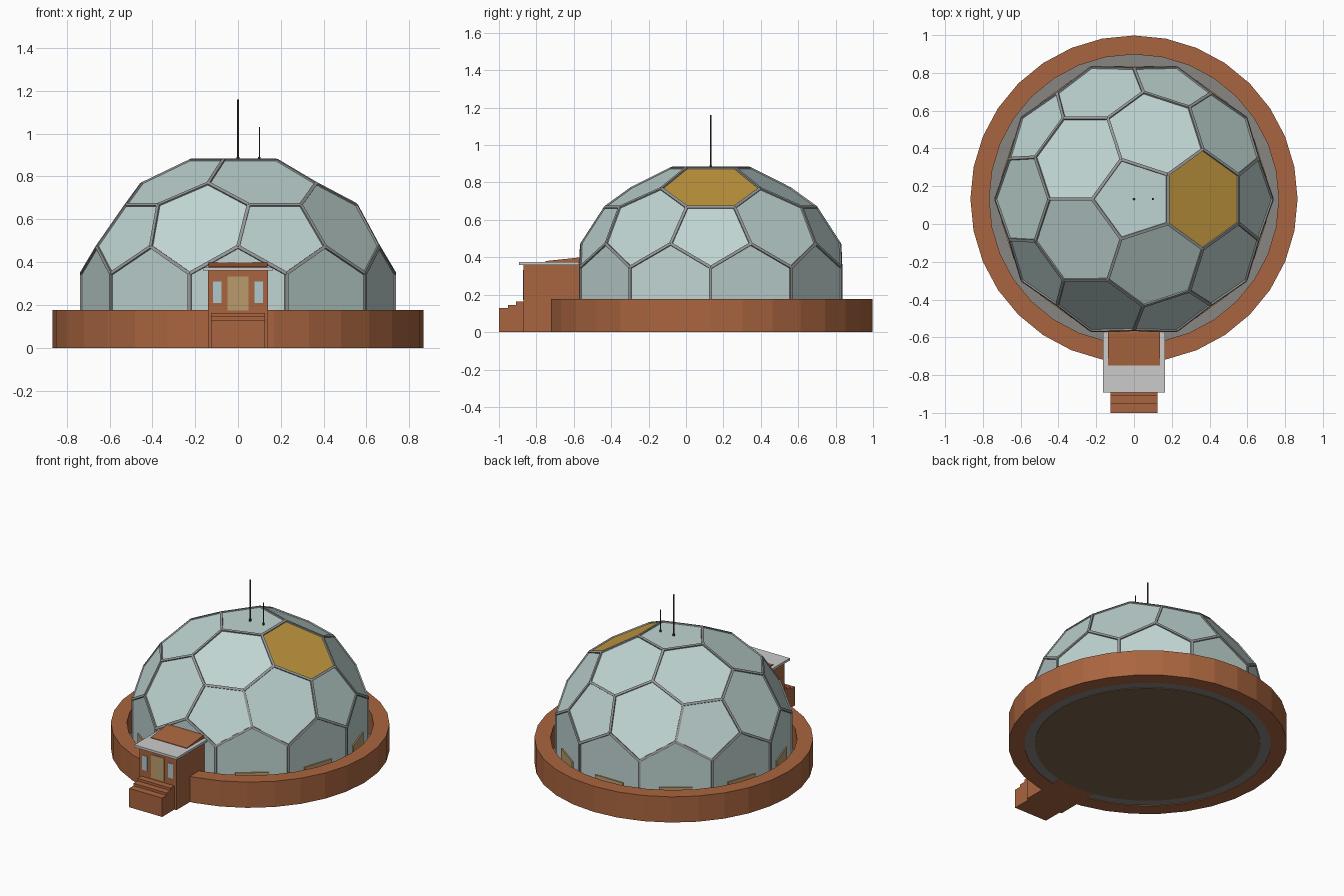
import bpy, bmesh
from math import sin, cos, radians, pi
from mathutils import Vector

if "Cube" in bpy.data.objects:
    bpy.data.objects.remove(bpy.data.objects["Cube"])

CY = 0.132  # dome centre in y


def mat(name, r, g, b):
    m = bpy.data.materials.new(name)
    m.diffuse_color = (r, g, b, 1)
    m.use_nodes = True
    m.node_tree.nodes["Principled BSDF"].inputs["Base Color"].default_value = m.diffuse_color
    return m


BRICK = mat("brick", 0.40, 0.13, 0.05)
GLASS = mat("pale_panel", 0.52, 0.66, 0.64)
GOLD = mat("gold_panel", 0.55, 0.32, 0.05)
STRUT = mat("strut_grey", 0.30, 0.31, 0.31)
STONE = mat("trench_grey", 0.25, 0.24, 0.22)
TAN = mat("tan", 0.50, 0.33, 0.15)
EARTH = mat("floor_brown", 0.20, 0.13, 0.07)
WHITE = mat("roof_grey", 0.60, 0.62, 0.60)
BLUE = mat("window_blue", 0.42, 0.58, 0.62)
DARK = mat("mast_dark", 0.06, 0.06, 0.06)


def finish(name, bm, *mats):
    bmesh.ops.recalc_face_normals(bm, faces=bm.faces)
    me = bpy.data.meshes.new(name)
    bm.to_mesh(me)
    bm.free()
    for m in mats:
        me.materials.append(m)
    ob = bpy.data.objects.new(name, me)
    bpy.context.collection.objects.link(ob)
    return ob


def polar(r, az, z):
    a = radians(az)
    return Vector((r * cos(a), CY + r * sin(a), z))


def lathe(name, prof, n, m):
    """Closed profile of (r, z) swept round the dome axis."""
    bm = bmesh.new()
    rings = [[bm.verts.new(polar(r, 360 * i / n, z)) for r, z in prof] for i in range(n)]
    k = len(prof)
    for i in range(n):
        a, b = rings[i], rings[(i + 1) % n]
        for j in range(k):
            bm.faces.new((a[j], b[j], b[(j + 1) % k], a[(j + 1) % k]))
    return finish(name, bm, m)


def extrude_x(name, pts, x0, x1, m):
    """Closed (y, z) outline extruded along x."""
    bm = bmesh.new()
    a = [bm.verts.new((x0, y, z)) for y, z in pts]
    b = [bm.verts.new((x1, y, z)) for y, z in pts]
    n = len(pts)
    bm.faces.new(a)
    bm.faces.new(b)
    for i in range(n):
        bm.faces.new((a[i], a[(i + 1) % n], b[(i + 1) % n], b[i]))
    return finish(name, bm, m)


def box(name, x0, x1, y0, y1, z0, z1, m):
    return extrude_x(name, [(y0, z0), (y1, z0), (y1, z1), (y0, z1)], x0, x1, m)


def cylinder(name, x, y, z0, z1, r, n, m):
    bm = bmesh.new()
    bmesh.ops.create_cone(bm, cap_ends=True, segments=n, radius1=r, radius2=r, depth=z1 - z0)
    bmesh.ops.translate(bm, verts=bm.verts, vec=(x, y, (z0 + z1) / 2))
    return finish(name, bm, m)


# Base: round wall, trench floor and inner floor disc
lathe("base_wall", [(0.766, 0), (0.866, 0), (0.866, 0.176), (0.766, 0.176)], 32, BRICK)
lathe("trench_floor", [(0.69, 0.004), (0.766, 0.004), (0.766, 0.02), (0.69, 0.02)], 32, STONE)
cylinder("inner_floor", 0, CY, 0, 0.02, 0.70, 64, EARTH)

# Dome panels: pentagons and hexagons in five-fold rings
A = lambda az: polar(0.220, az, 0.877)
B = lambda az: polar(0.449, az, 0.767)
C = lambda az: polar(0.567, az, 0.667)
D = lambda az: polar(0.691, az, 0.472)
E = lambda az: polar(0.732, az, 0.346)
F = lambda az: polar(0.732, az, 0.012)
bm = bmesh.new()


def panel(pts, idx=0):
    bm.faces.new([bm.verts.new(p) for p in pts]).material_index = idx


panel([A(36 + 72 * k) for k in range(5)])
for k in range(5):
    t = 72 * k
    panel([A(t - 36), B(t - 36), C(t - 13), C(t + 13), B(t + 36), A(t + 36)], int(k == 0))
    panel([C(t - 13), D(t - 18), E(t), D(t + 18), C(t + 13)])
    panel([B(t + 36), C(t + 13), D(t + 18), E(t + 36), D(t + 54), C(t + 59)])
    for s in (t, t + 36):
        panel([E(s), F(s), F(s + 36), E(s + 36), D(s + 18)])
bmesh.ops.remove_doubles(bm, verts=bm.verts, dist=0.001)

# Struts along every panel edge
centre = Vector((0, CY, 0.216))
sb = bmesh.new()
for e in bm.edges:
    p, q = e.verts[0].co, e.verts[1].co
    if max(p.z, q.z) < 0.05:
        continue
    out = (p + q) / 2 - centre
    if abs(p.x - q.x) + abs(p.y - q.y) < 0.01:
        out.z = 0
    out.normalize()
    side = (q - p).normalized().cross(out).normalized()
    ends = [[sb.verts.new(c + side * s + out * o) for s, o in
             ((-0.008, -0.012), (0.008, -0.012), (0.008, 0.006), (-0.008, 0.006))] for c in (p, q)]
    sb.faces.new(ends[0])
    sb.faces.new(ends[1])
    for j in range(4):
        sb.faces.new((ends[0][j], ends[0][j - 1], ends[1][j - 1], ends[1][j]))
finish("dome_struts", sb, STRUT)
finish("dome_panels", bm, GLASS, GOLD)

# Low windows around the foot of the dome, skipping the porch side
for k in range(10):
    az = 18 + 36 * k
    if az == 270:
        continue
    w = box("low_window", -0.105, 0.105, -0.006, 0.006, 0.08, 0.165, TAN)
    w.location = polar(0.698, az, 0)
    w.rotation_euler.z = radians(az) + pi / 2

# Entrance porch with roof and sloped cap
box("porch", -0.14, 0.14, -0.868, -0.55, 0, 0.362, BRICK)
box("porch_roof", -0.163, 0.163, -0.892, -0.565, 0.360, 0.376, WHITE)
extrude_x("porch_roof_cap", [(-0.75, 0.374), (-0.55, 0.374), (-0.55, 0.398), (-0.58, 0.398),
                             (-0.75, 0.380)], -0.137, 0.137, BRICK)
box("door", -0.05, 0.05, -0.872, -0.86, 0.173, 0.332, TAN)
for s in (-1, 1):
    x = sorted((s * 0.078, s * 0.116))
    box("porch_window", x[0], x[1], -0.872, -0.86, 0.21, 0.31, BLUE)

# Entrance steps
extrude_x("steps", [(-1, 0), (-0.86, 0), (-0.86, 0.163), (-0.91, 0.163), (-0.91, 0.146),
                    (-0.953, 0.146), (-0.953, 0.129), (-1, 0.129)], -0.125, 0.125, BRICK)

# Roof masts
for x, top, r in ((0, 1.16, 0.0045), (0.1, 1.03, 0.003)):
    cylinder("mast", x, CY, 0.87, top, r, 8, DARK)
    cylinder("mast_foot", x, CY, 0.87, 0.892, r + 0.003, 8, DARK)
